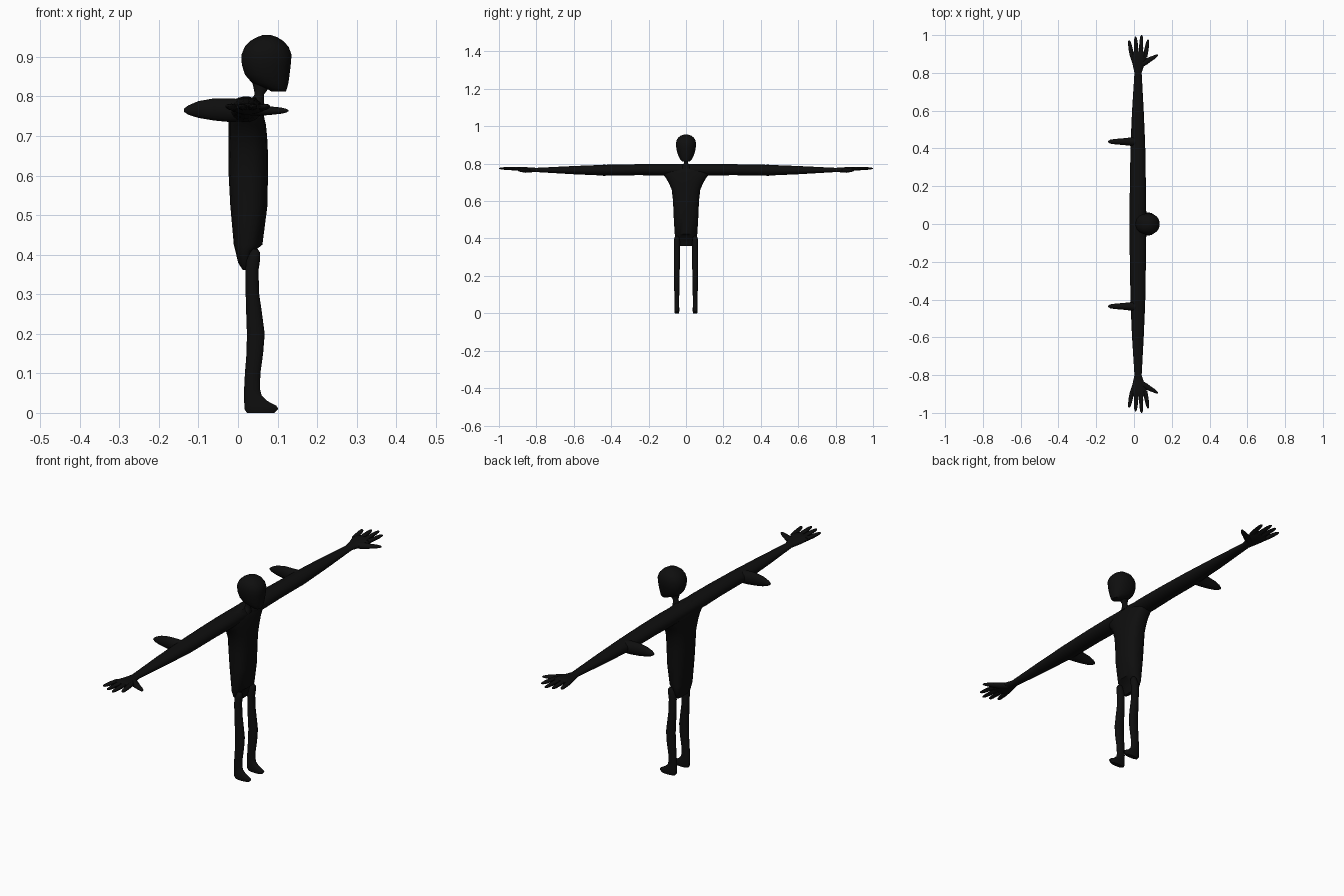
import bpy, bmesh, math
from mathutils import Vector

black = bpy.data.materials.new("matte black")
black.diffuse_color = (0.0045, 0.0045, 0.0045, 1)


def loft(name, rings, sides=16, power=2.0, mirror=False):
    """Skin a closed tube through rings of (centre, half axis U, half axis V)."""
    bm = bmesh.new()
    loops = []
    for c, u, v in rings:
        loop = []
        for i in range(sides):
            a = 2 * math.pi * (i + 0.5) / sides
            ca, sa = math.cos(a), math.sin(a)
            p = Vector(c) + Vector(u) * math.copysign(abs(ca) ** (2 / power), ca) \
                + Vector(v) * math.copysign(abs(sa) ** (2 / power), sa)
            loop.append(bm.verts.new(p))
        loops.append(loop)
    for a, b in zip(loops, loops[1:]):
        for i in range(sides):
            j = (i + 1) % sides
            bm.faces.new((a[i], a[j], b[j], b[i]))
    bm.faces.new(loops[0])
    bm.faces.new(loops[-1])
    bmesh.ops.recalc_face_normals(bm, faces=bm.faces[:])
    mesh = bpy.data.meshes.new(name)
    bm.to_mesh(mesh)
    bm.free()
    mesh.materials.append(black)
    ob = bpy.data.objects.new(name, mesh)
    bpy.context.collection.objects.link(ob)
    bpy.ops.object.select_all(action='DESELECT')
    ob.select_set(True)
    bpy.context.view_layer.objects.active = ob
    bpy.ops.object.shade_smooth_by_angle(angle=math.radians(45))
    if mirror:
        m = ob.modifiers.new("mirror", 'MIRROR')
        m.use_axis = (False, True, False)
        m.use_mirror_merge = False
    return ob


def upright(rows, y=0.0):
    """Rows of (z, x back, x front, half width in y)."""
    return [(((a + b) / 2, y, z), ((b - a) / 2, 0, 0), (0, w, 0)) for z, a, b, w in rows]


def sideways(rows):
    """Rows of (y, x back, x front, z low, z high)."""
    return [(((a + b) / 2, y, (l + h) / 2), ((b - a) / 2, 0, 0), (0, 0, (h - l) / 2))
            for y, a, b, l, h in rows]


# Head and jaw, facing +x
loft("head", upright([
    (.812, .086, .121, .020), (.820, .070, .124, .029), (.835, .034, .128, .038),
    (.855, .017, .131, .046), (.880, .009, .134, .052), (.905, .008, .136, .055),
    (.925, .016, .129, .051), (.940, .030, .115, .042), (.950, .048, .099, .028),
    (.955, .062, .084, .012)]), 20, 2.3)

# Neck
loft("neck", upright([
    (.850, .032, .085, .018), (.820, .039, .078, .013), (.805, .042, .066, .011),
    (.795, .034, .066, .015), (.775, .018, .066, .030)]), 12)

# Torso, stepping back to a crotch at the bottom
loft("torso", upright([
    (.361, .012, .028, .037), (.380, .000, .034, .050), (.410, -.007, .042, .059),
    (.425, -.011, .062, .061), (.525, -.020, .075, .067), (.600, -.024, .076, .070),
    (.660, -.024, .076, .077), (.700, -.024, .074, .094), (.728, -.024, .071, .112),
    (.750, -.024, .066, .135), (.780, -.020, .060, .130), (.797, .000, .045, .080)]), 20, 2.6)

# Arms and palms
loft("arm", sideways([
    (.000, -.024, .062, .740, .797), (.120, -.024, .064, .735, .800),
    (.250, -.022, .063, .738, .798), (.420, -.019, .060, .735, .795),
    (.600, -.011, .052, .743, .788), (.800, .002, .041, .755, .778),
    (.845, -.008, .056, .753, .781), (.880, -.019, .068, .756, .783),
    (.905, -.022, .070, .764, .782), (.912, -.015, .063, .768, .779)]), 16, mirror=True)

# Elbow fins pointing back
loft("elbow_fin", [((x, .436, (l + h) / 2), (0, w, 0), (0, 0, (h - l) / 2)) for x, w, l, h in [
    (.010, .034, .736, .794), (-.018, .023, .734, .796), (-.060, .018, .738, .796),
    (-.100, .015, .745, .789), (-.125, .011, .753, .778), (-.137, .004, .761, .769)]],
    12, mirror=True)

# Fingers: root x, tip x, tip y
for k, (x0, x1, y1) in enumerate([(-.010, -.026, .972), (.014, .008, .992),
                                  (.036, .040, 1.0), (.059, .075, .976)]):
    rings = []
    for t, r in [(0, .012), (.4, .012), (.75, .010), (.93, .007), (1, .002)]:
        rings.append(((x0 + (x1 - x0) * t, .885 + (y1 - .885) * t, .772 + .003 * t),
                      (r, 0, 0), (0, 0, r * .7)))
    loft("finger_%d" % (k + 1), rings, 10, mirror=True)

# Thumbs
loft("thumb", [((x, y, z), (-.5 * r, .86 * r, 0), (0, 0, r * .8)) for x, y, z, r in [
    (.030, .840, .766, .017), (.060, .858, .765, .017), (.085, .872, .764, .013),
    (.108, .884, .764, .010), (.122, .893, .764, .006), (.127, .896, .764, .002)]],
    10, mirror=True)

# Legs with feet
loft("leg", upright([
    (.000, .022, .093, .011), (.010, .015, .103, .013), (.018, .015, .098, .013),
    (.030, .015, .075, .013), (.045, .015, .060, .012), (.060, .015, .056, .012),
    (.100, .017, .057, .013), (.150, .021, .064, .015), (.200, .022, .068, .015),
    (.260, .020, .060, .016), (.300, .019, .054, .016), (.360, .018, .052, .016),
    (.385, .021, .056, .016), (.405, .030, .056, .013), (.414, .038, .050, .006)], .049),
    14, 2.2, mirror=True)
